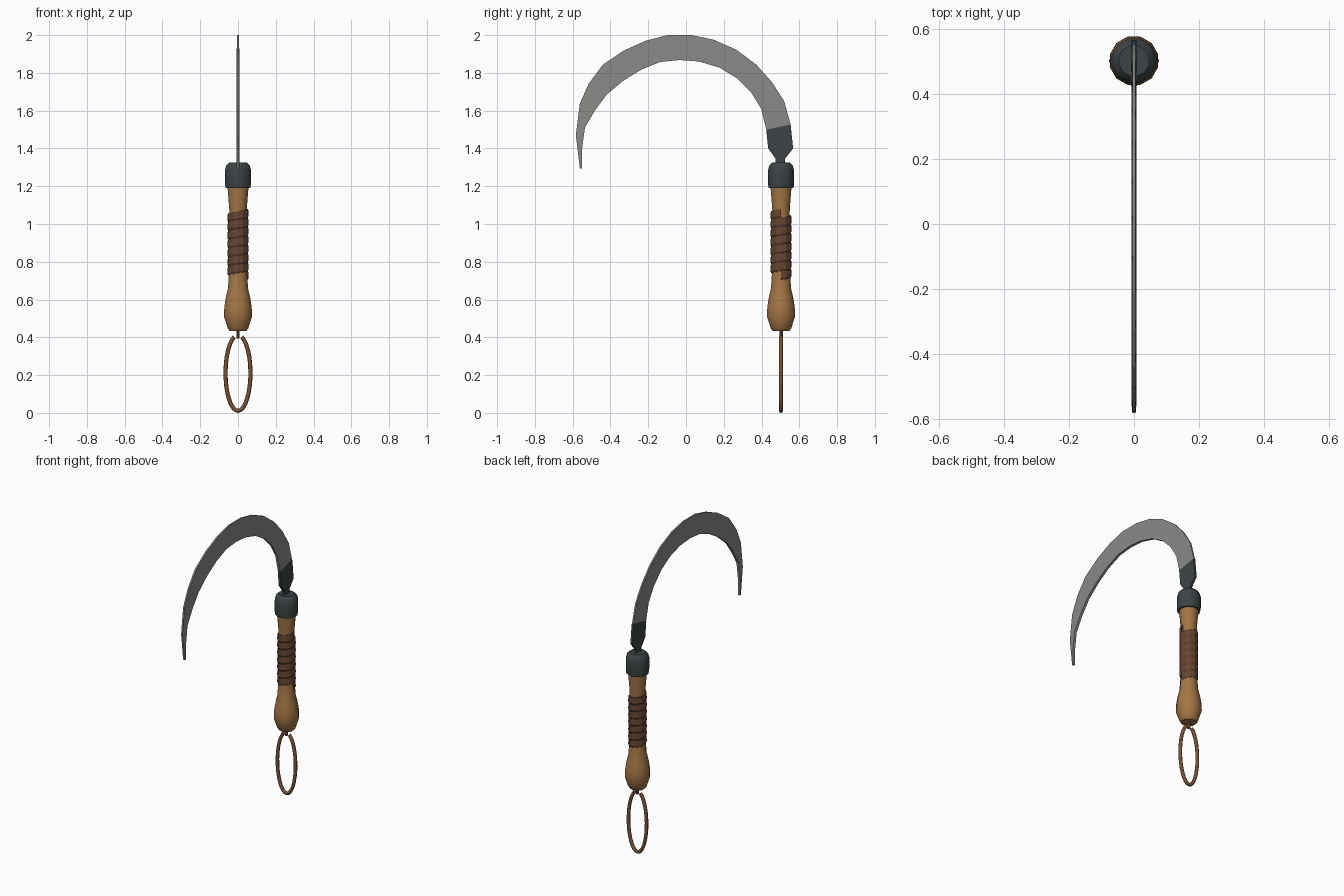
import bpy, bmesh, math
from mathutils import Vector

if "Cube" in bpy.data.objects:
    bpy.data.objects.remove(bpy.data.objects["Cube"])

HANDLE_Y = 0.503


def material(name, rgb):
    mat = bpy.data.materials.new(name)
    mat.use_nodes = True
    mat.diffuse_color = (*rgb, 1)
    mat.node_tree.nodes["Principled BSDF"].inputs["Base Color"].default_value = (*rgb, 1)
    return mat


steel = material("grey steel", (0.25, 0.25, 0.24))
iron = material("dark iron", (0.045, 0.057, 0.06))
wood = material("warm wood", (0.37, 0.18, 0.06))
leather = material("brown leather", (0.13, 0.06, 0.03))
cord = material("loop leather", (0.19, 0.085, 0.035))


def finish(name, bm, mat, smooth=None):
    bmesh.ops.recalc_face_normals(bm, faces=bm.faces)
    mesh = bpy.data.meshes.new(name)
    bm.to_mesh(mesh)
    bm.free()
    mesh.materials.append(mat)
    obj = bpy.data.objects.new(name, mesh)
    bpy.context.collection.objects.link(obj)
    if smooth:
        bpy.ops.object.select_all(action="DESELECT")
        obj.select_set(True)
        bpy.context.view_layer.objects.active = obj
        bpy.ops.object.shade_smooth_by_angle(angle=math.radians(smooth))
    return obj


def skin(bm, rings, closed=False):
    """Join equal rings of points into a capped or looping skin."""
    loops = [[bm.verts.new(p) for p in ring] for ring in rings]
    n = len(loops[0])
    for a, b in zip(loops, loops[1:]):
        for i in range(n):
            j = (i + 1) % n
            bm.faces.new((a[i], a[j], b[j], b[i]))
    bm.faces.new(loops[0])
    bm.faces.new(loops[-1])


def lathe(name, profile, mat, sides=12, smooth=40):
    rings = []
    for r, z in profile:
        angles = [math.tau * (i + 0.5) / sides for i in range(sides)]
        rings.append([(r * math.cos(a), HANDLE_Y + r * math.sin(a), z) for a in angles])
    bm = bmesh.new()
    skin(bm, rings)
    return finish(name, bm, mat, smooth)


def plate(name, pairs, mat, inner, outer):
    """Thin strip from pairs of inner and outer edge points in the side plane."""
    rings = [[(-inner, *a), (inner, *a), (outer, *b), (-outer, *b)] for a, b in pairs]
    bm = bmesh.new()
    skin(bm, rings)
    return finish(name, bm, mat)


# Curved blade, from the neck round to the tip
inner_edge = [(.425, 1.5), (.398, 1.61), (.346, 1.695), (.272, 1.77), (.177, 1.828),
              (.07, 1.86), (-.034, 1.868), (-.135, 1.858), (-.235, 1.818), (-.33, 1.76),
              (-.42, 1.685), (-.483, 1.6), (-.535, 1.51), (-.55, 1.4), (-.551, 1.294)]
outer_edge = [(.554, 1.526), (.52, 1.65), (.456, 1.75), (.372, 1.844), (.266, 1.923),
              (.145, 1.976), (.03, 2), (-.098, 2), (-.214, 1.97), (-.33, 1.918),
              (-.44, 1.844), (-.515, 1.743), (-.562, 1.638), (-.583, 1.47), (-.562, 1.294)]
plate("blade", list(zip(inner_edge, outer_edge)), steel, 0.008, 0.005)

# Forged neck joining blade and collar
plate("blade_neck", [((.475, 1.3), (.523, 1.3)), ((.475, 1.345), (.523, 1.345)),
                     ((.435, 1.4), (.567, 1.4)), (inner_edge[0], outer_edge[0])],
      iron, 0.009, 0.007)

# Turned handle and its iron collar
lathe("handle", [(.045, .433), (.056, .447), (.077, .51), (.075, .56), (.067, .61),
                 (.055, .66), (.05, .74), (.046, .9), (.048, 1.08), (.058, 1.2)], wood)
lathe("collar", [(.068, 1.19), (.071, 1.21), (.071, 1.285), (.064, 1.31), (.048, 1.325)], iron)

# Leather strip wound in a rising spiral round the grip
PITCH, TURNS, SIDES = 0.047, 7, 12
section = [(.044, 0), (.05, 0), (.056, .01), (.054, PITCH), (.044, PITCH)]
rings = []
for i in range(TURNS * SIDES + 1):
    a = math.tau * i / SIDES
    rise = 0.703 + PITCH * i / SIDES
    rings.append([(r * math.cos(a), HANDLE_Y + r * math.sin(a), rise + h) for r, h in section])
bm = bmesh.new()
skin(bm, rings)
finish("grip_wrap", bm, leather)

# Open hanging loop: a tube swept along an ellipse
STEPS, THICK = 28, 0.011
rings = []
for i in range(STEPS + 1):
    a = math.radians(18 + 324 * i / STEPS)
    centre = Vector((.066 * math.sin(a), HANDLE_Y, .211 + .2 * math.cos(a)))
    along = Vector((.066 * math.cos(a), 0, -.2 * math.sin(a))).normalized()
    side = along.cross(Vector((0, 1, 0)))
    rings.append([centre + THICK * (side * math.cos(t) + Vector((0, math.sin(t), 0)))
                  for t in (math.tau * k / 8 for k in range(8))])
bm = bmesh.new()
skin(bm, rings)
finish("hanging_loop", bm, cord, 50)

# Short cord stub under the handle
lathe("loop_stub", [(.01, .393), (.01, .44)], cord, 8)
